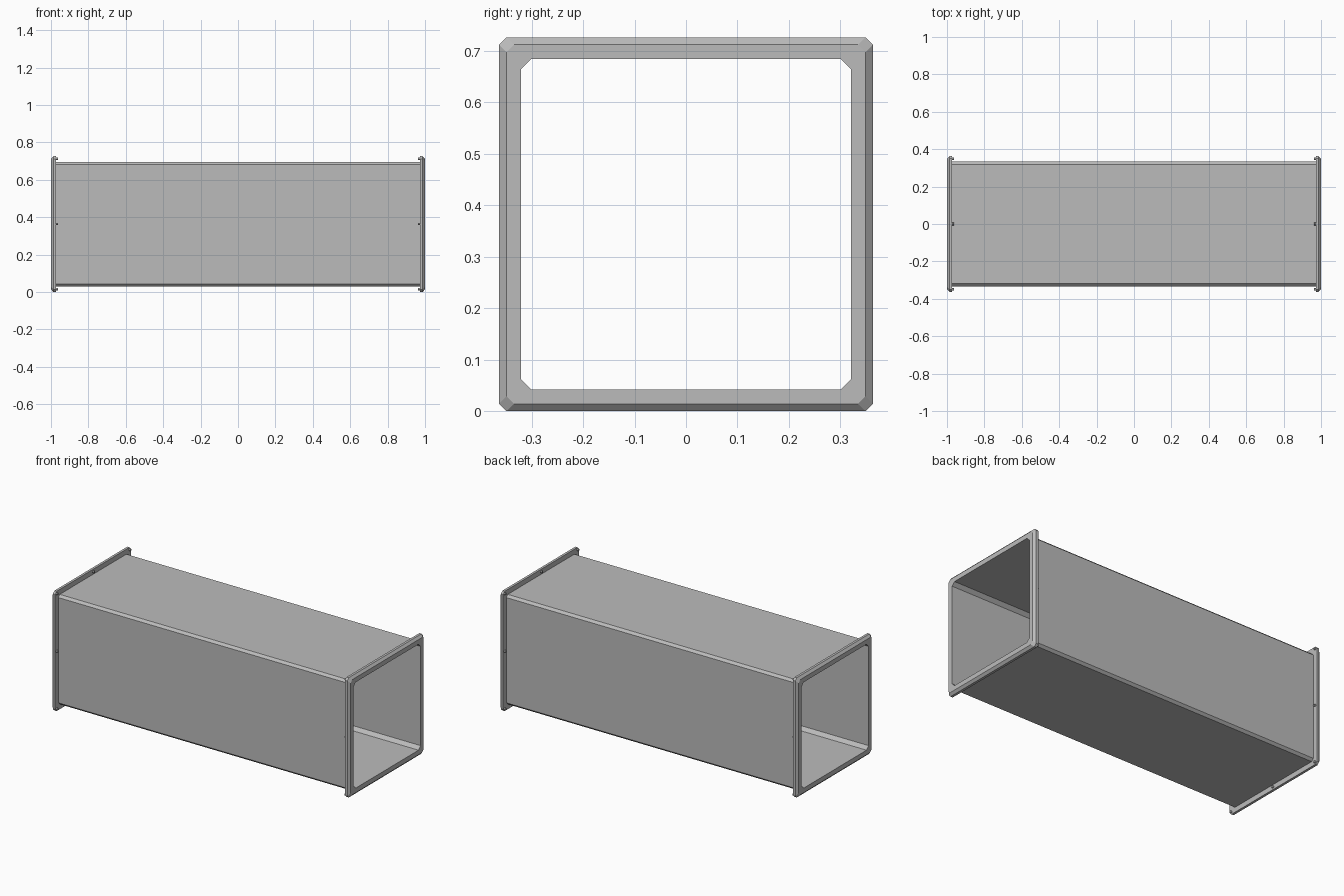
import bpy, bmesh, math
from mathutils import Matrix

if "Cube" in bpy.data.objects:
    bpy.data.objects.remove(bpy.data.objects["Cube"], do_unlink=True)

MID = 0.363          # height of the duct axis, also the flange half size
INNER = (0.321, 0.02)  # half size and corner cut of the opening

steel = bpy.data.materials.new("galvanised grey")
steel.use_nodes = True
grey = (0.5, 0.5, 0.5, 1)
steel.diffuse_color = grey
steel.node_tree.nodes["Principled BSDF"].inputs["Base Color"].default_value = grey


def finish(name, bm):
    bmesh.ops.recalc_face_normals(bm, faces=bm.faces)
    mesh = bpy.data.meshes.new(name)
    bm.to_mesh(mesh)
    bm.free()
    mesh.materials.append(steel)
    obj = bpy.data.objects.new(name, mesh)
    bpy.context.collection.objects.link(obj)
    return obj


def ring(bm, x, half, cut):
    """Square with cut corners, across the duct at x."""
    k = half - cut
    quarter = [(half, k), (k, half)]
    points = []
    for _ in range(4):
        points += quarter
        quarter = [(-b, a) for a, b in quarter]
    return [bm.verts.new((x, y, MID + z)) for y, z in points]


def swept_frame(name, section):
    """Closed cross-section of (x, half size, corner cut) taken round the duct."""
    bm = bmesh.new()
    rings = [ring(bm, *s) for s in section]
    for a, b in zip(rings, rings[1:] + rings[:1]):
        for i in range(8):
            j = (i + 1) % 8
            bm.faces.new((a[i], a[j], b[j], b[i]))
    return finish(name, bm)


# Duct body
swept_frame("duct_body", [(-0.98, 0.333, 0.014), (0.98, 0.333, 0.014),
                          (0.98, *INNER), (-0.98, *INNER)])

for side, label in ((1, "left"), (-1, "right")):
    # End flange with a bevelled outer rim
    swept_frame(label + "_flange", [(side * 0.972, MID, 0.014),
                                    (side * 0.987, MID, 0.014),
                                    (side, 0.349, 0.015),
                                    (side, *INNER),
                                    (side * 0.972, *INNER)])
    # Bolt heads at the corners and middles of the flange back
    bm = bmesh.new()
    turn = Matrix.Rotation(math.pi / 2, 4, "Y")
    for u in (-1, 0, 1):
        for v in (-1, 0, 1):
            if u or v:
                place = Matrix.Translation((side * 0.969, u * 0.349, MID + v * 0.349))
                bmesh.ops.create_cone(bm, cap_ends=True, segments=6, radius1=0.007,
                                      radius2=0.007, depth=0.012, matrix=place @ turn)
    finish(label + "_flange_bolts", bm)
